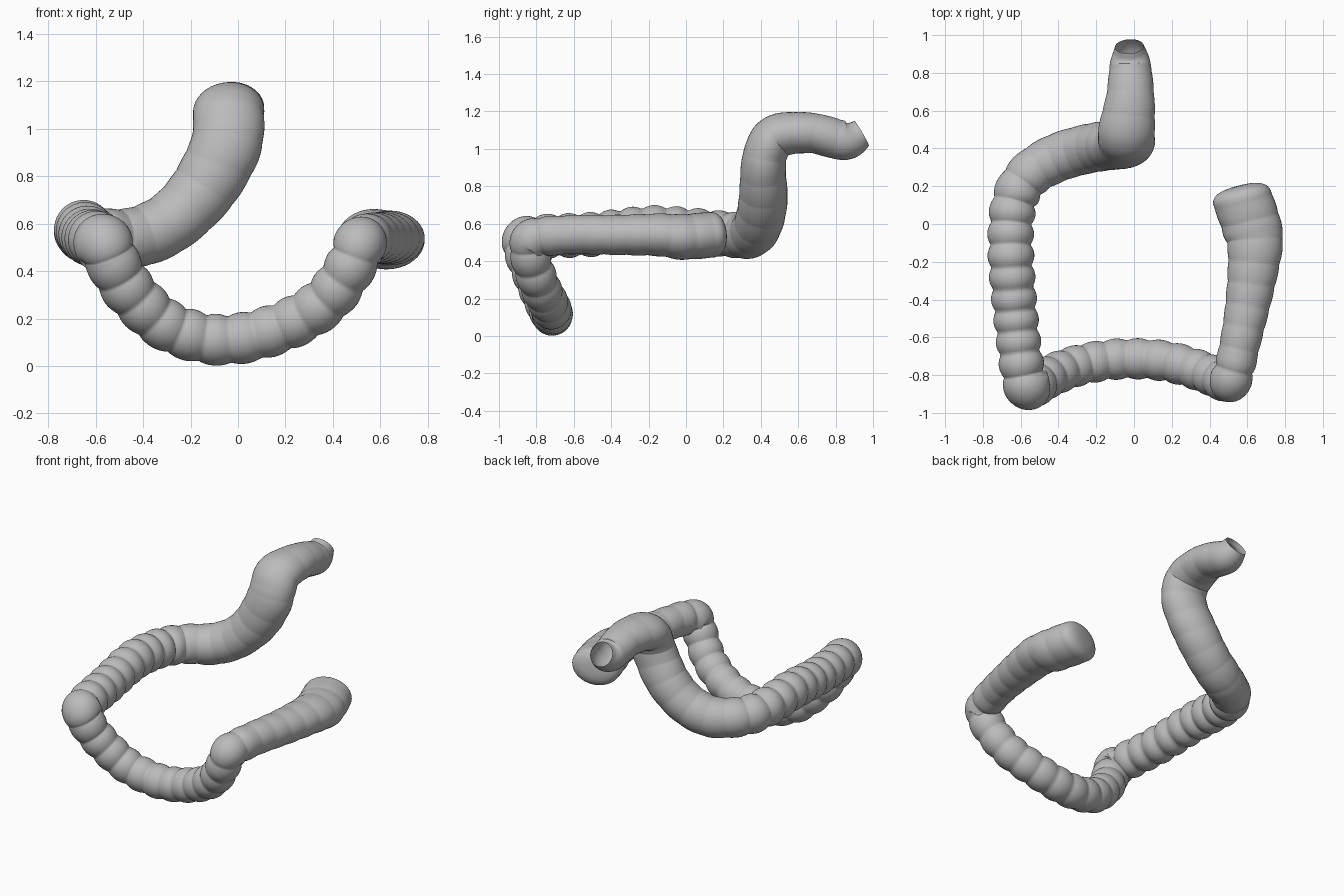
import bpy, bmesh, math
from mathutils import Vector

if "Cube" in bpy.data.objects:
    bpy.data.objects.remove(bpy.data.objects["Cube"])

# Path from blind end to open end: x, y, z, radius
PATH = [
    (0.575, 0.13, 0.54, 0.122), (0.625, -0.02, 0.53, 0.122), (0.64, -0.14, 0.54, 0.114),
    (0.61, -0.38, 0.54, 0.107), (0.56, -0.64, 0.54, 0.104), (0.515, -0.82, 0.515, 0.108),
    (0.475, -0.83, 0.42, 0.106), (0.36, -0.78, 0.265, 0.106), (0.16, -0.725, 0.155, 0.106),
    (-0.08, -0.715, 0.11, 0.106), (-0.3, -0.75, 0.17, 0.107), (-0.455, -0.81, 0.315, 0.11),
    (-0.53, -0.855, 0.44, 0.113), (-0.56, -0.862, 0.505, 0.122), (-0.59, -0.78, 0.53, 0.116),
    (-0.625, -0.5, 0.543, 0.116), (-0.65, -0.2, 0.575, 0.119), (-0.65, 0.0, 0.565, 0.119),
    (-0.625, 0.15, 0.55, 0.12), (-0.55, 0.265, 0.54, 0.122), (-0.42, 0.345, 0.545, 0.128),
    (-0.28, 0.39, 0.61, 0.13), (-0.155, 0.413, 0.735, 0.13), (-0.065, 0.413, 0.89, 0.121),
    (-0.04, 0.43, 0.99, 0.117), (-0.04, 0.49, 1.07, 0.117), (-0.02, 0.67, 1.085, 0.108),
    (-0.02, 0.85, 1.045, 0.104), (-0.025, 0.94, 1.083, 0.076),
]
SIDES, STEPS, PITCH = 40, 24, 0.115


def spline(p, i, t):
    """Catmull-Rom value of every column between point i and i+1."""
    a, b, c, d = (p[min(max(i + k, 0), len(p) - 1)] for k in (-1, 0, 1, 2))
    return [0.5 * (2 * q + (r - o) * t + (2 * o - 5 * q + 4 * r - s) * t * t
                   + (3 * q - o - 3 * r + s) * t ** 3) for o, q, r, s in zip(a, b, c, d)]


def ramp(x, lo, hi):
    x = min(max((x - lo) / (hi - lo), 0), 1)
    return x * x * (3 - 2 * x)


def stretch(c):
    """Sideways widening at the blind end and on the rising part."""
    if c.x > 0.3:
        return 1 + 0.32 * ramp(c.y, -0.8, 0.1)
    return 1 + 0.28 * ramp(c.z, 0.58, 0.95) * (1 - ramp(c.y, 0.5, 0.95))


def ripple(c):
    """Depth of the pouches along each stretch of the tube."""
    if c.y > -0.7 and c.x > 0.4:
        return 0.04
    if c.z < 0.5 and c.y < -0.6:
        return 0.12
    return 0.02 + 0.15 * (1 - ramp(c.y, 0.0, 0.35))


samples = [spline(PATH, i, k / STEPS) for i in range(len(PATH) - 1) for k in range(STEPS)]
samples.append(list(PATH[-1]))
centres = [Vector(s[:3]) for s in samples]

bm = bmesh.new()


def add_ring(c, u, v, r, kx):
    ring = []
    for k in range(SIDES):
        a = 2 * math.pi * k / SIDES
        off = (u * math.cos(a) + v * math.sin(a)) * r
        off.x *= kx
        ring.append(bm.verts.new(c + off))
    return ring


rings, length, depth, u = [], 0.0, 0.0, Vector((0, 0, 1))
for i, (c, s) in enumerate(zip(centres, samples)):
    t = (centres[min(i + 4, len(centres) - 1)] - centres[max(i - 4, 0)]).normalized()
    u = (u - t * u.dot(t)).normalized()
    v = t.cross(u)
    r, kx = s[3], stretch(c)
    if i == 0:
        # rounded blind end
        pole = bm.verts.new(c - t * 0.075)
        for j in range(1, 9):
            a = j / 9 * math.pi / 2
            rings.append(add_ring(c - t * 0.075 * math.cos(a) ** 0.8, u, v,
                                  r * math.sin(a) ** 0.7, kx))
    else:
        length += (c - centres[i - 1]).length
    # pouch ripples with soft creases
    depth += (ripple(c) - depth) * 0.1
    wave = abs(math.sin(math.pi * length / PITCH)) ** 0.8 - 0.75
    rings.append(add_ring(c, u, v, r * (1 + depth * wave), kx))

for k in range(SIDES):
    n = (k + 1) % SIDES
    bm.faces.new((pole, rings[0][n], rings[0][k]))
    for a, b in zip(rings, rings[1:]):
        bm.faces.new((a[k], a[n], b[n], b[k]))
bmesh.ops.recalc_face_normals(bm, faces=bm.faces)
for f in bm.faces:
    f.smooth = True

mesh = bpy.data.meshes.new("large_intestine")
bm.to_mesh(mesh)
bm.free()
tube = bpy.data.objects.new("large_intestine", mesh)
bpy.context.collection.objects.link(tube)

grey = bpy.data.materials.new("plain grey")
grey.diffuse_color = (0.5, 0.5, 0.5, 1)
grey.use_nodes = True
grey.node_tree.nodes["Principled BSDF"].inputs["Base Color"].default_value = grey.diffuse_color
mesh.materials.append(grey)
